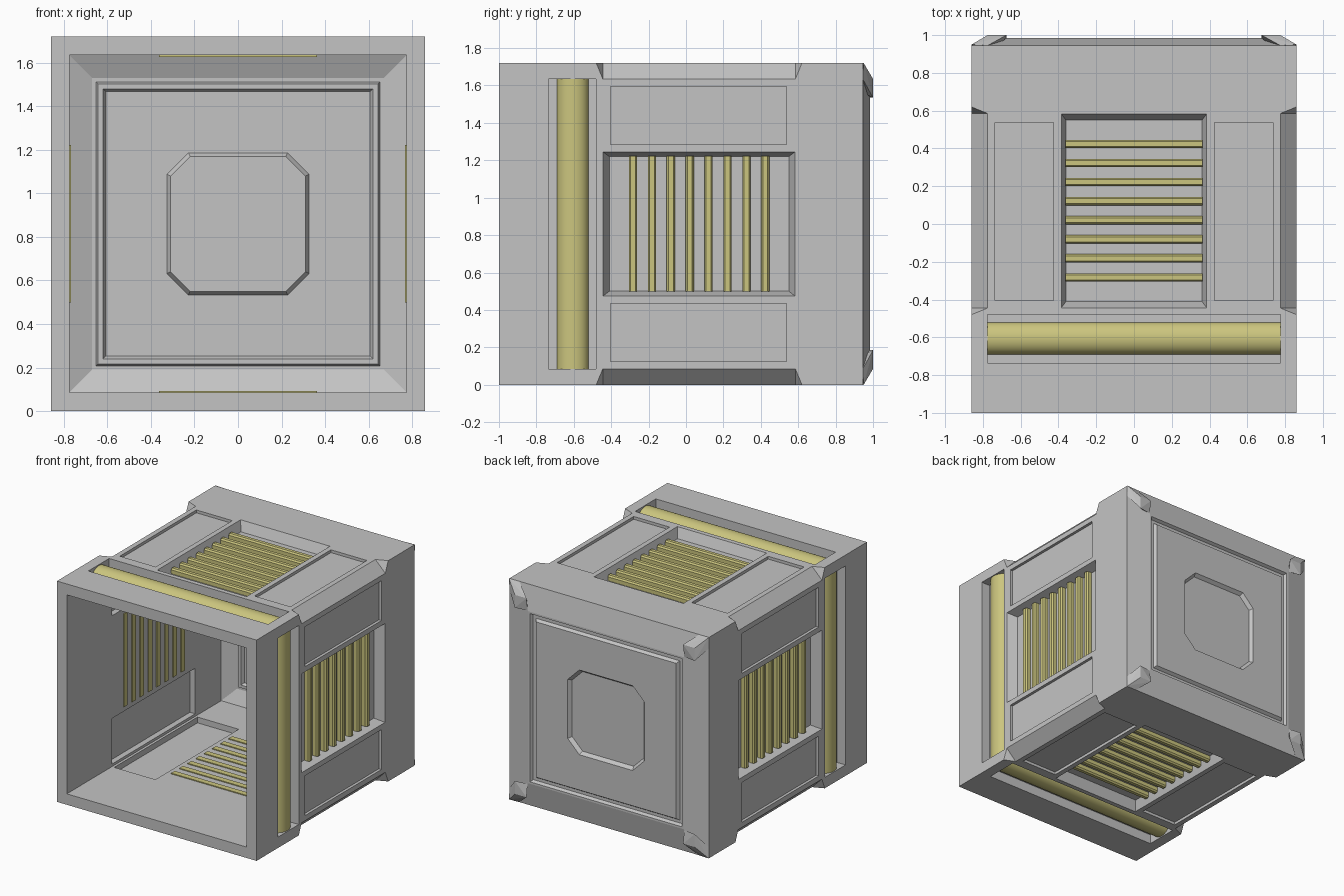
import bpy, bmesh, math
from mathutils import Matrix, Vector

if "Cube" in bpy.data.objects:
    bpy.data.objects.remove(bpy.data.objects["Cube"], do_unlink=True)


def make_material(name, color):
    m = bpy.data.materials.new(name)
    m.use_nodes = True
    m.diffuse_color = color
    m.node_tree.nodes["Principled BSDF"].inputs["Base Color"].default_value = color
    return m


GREY = make_material("hull grey", (0.55, 0.55, 0.55, 1))
YELLOW = make_material("pale yellow", (0.60, 0.56, 0.21, 1))

R = 0.86       # half width of the module
INNER = 0.775  # half width of the front opening
FLOOR = 0.785  # floor of the outer recesses

# Local space is (across, along y, outward); each side is a quarter turn about y
SIDES = [Matrix.Translation((0, 0, R)) @ Matrix.Rotation(k * math.pi / 2, 4, 'Y')
         for k in range(4)]
CENTRE = SIDES[0]


def loft(bm, rings, mat=CENTRE, loop=False):
    """Skin a row of rings; cap the ends unless the row closes on itself."""
    vs = [[bm.verts.new(mat @ Vector(p)) for p in ring] for ring in rings]
    n = len(vs[0])
    pairs = list(zip(vs, vs[1:])) + ([(vs[-1], vs[0])] if loop else [])
    for a, b in pairs:
        for i in range(n):
            j = (i + 1) % n
            bm.faces.new((a[i], a[j], b[j], b[i]))
    if not loop:
        bm.faces.new(vs[0])
        bm.faces.new(vs[-1])


def finish(bm, name, material):
    bmesh.ops.recalc_face_normals(bm, faces=bm.faces)
    me = bpy.data.meshes.new(name)
    bm.to_mesh(me)
    bm.free()
    me.materials.append(material)
    ob = bpy.data.objects.new(name, me)
    bpy.context.collection.objects.link(ob)
    return ob


def square(y, h):
    return [(-h, y, -h), (h, y, -h), (h, y, h), (-h, y, h)]


def octagon(y, h, cut):
    c = h - cut
    return [(c, y, h), (h, y, c), (h, y, -c), (c, y, -h),
            (-c, y, -h), (-h, y, -c), (-h, y, c), (-c, y, h)]


def rect(u0, u1, y0, y1, h):
    return [(u0, y0, h), (u1, y0, h), (u1, y1, h), (u0, y1, h)]


def cut(target, bm, name):
    cutter = finish(bm, name, GREY)
    cutter.hide_render = True
    mod = target.modifiers.new(name, 'BOOLEAN')
    mod.operation = 'DIFFERENCE'
    mod.solver = 'EXACT'
    mod.object = cutter
    bpy.context.view_layer.objects.active = target
    bpy.ops.object.modifier_apply(modifier=name)
    bpy.data.objects.remove(cutter, do_unlink=True)


# Hull: a square tube with a sloping rim at the back
bm = bmesh.new()
loft(bm, [square(-1, R), square(0.945, R), square(0.985, 0.67)])
hull = finish(bm, "hull", GREY)

# Hollow interior, open at the front
bm = bmesh.new()
loft(bm, [square(-1.1, INNER), square(0.9, INNER), square(0.945, 0.67)])
cut(hull, bm, "interior_cutter")

# Recesses repeated on all four sides
bm = bmesh.new()
for m in SIDES:
    # vent tray with sloping walls
    loft(bm, [rect(-0.395, 0.395, -0.457, 0.595, 0.89),
              rect(-0.36, 0.36, -0.41, 0.55, FLOOR)], m)
    # trough for the tube
    loft(bm, [rect(-INNER, INNER, -0.735, -0.48, 0.9),
              rect(-INNER, INNER, -0.735, -0.48, FLOOR)], m)
    for s in (-1, 1):
        # shallow outer panel and the hollow behind it
        loft(bm, [rect(s * 0.425, s * 0.735, -0.405, 0.537, 0.9),
                  rect(s * 0.425, s * 0.735, -0.405, 0.537, 0.838)], m)
        loft(bm, [rect(s * 0.40, s * 0.755, -0.445, 0.58, 0.765),
                  rect(s * 0.40, s * 0.755, -0.445, 0.58, 0.82)], m)
    # chamfered long edge with slanted ends
    profile = [(0.745, 0.89), (0.89, 0.745), (0.89, 0.89)]
    ends = []
    for y, d in ((-0.445, -0.41), (0.585, 0.41)):
        ends.append([(u, y + d * (u + h - 1.635), h) for u, h in profile])
    loft(bm, ends, m)
cut(hull, bm, "side_cutter")

# Back door: square groove and eight-sided recess
bm = bmesh.new()
loft(bm, [square(1.1, 0.655), square(0.985, 0.655), square(0.962, 0.643),
          square(0.962, 0.62), square(0.985, 0.605), square(1.1, 0.605)], loop=True)
loft(bm, [octagon(1.1, 0.33, 0.1), octagon(0.985, 0.33, 0.1),
          octagon(0.958, 0.31, 0.09)])
cut(hull, bm, "back_cutter")

# Matching raised shapes on the inside of the back door
bm = bmesh.new()
loft(bm, [square(0.95, 0.655), square(0.922, 0.643),
          square(0.922, 0.62), square(0.95, 0.605)], loop=True)
finish(bm, "inner_door_ridge", GREY)
bm = bmesh.new()
loft(bm, [octagon(0.95, 0.33, 0.1), octagon(0.918, 0.31, 0.09)])
finish(bm, "inner_door_boss", GREY)

# Corner blocks on the back rim
bm = bmesh.new()
corner = [(R, 0.95, R), (INNER, 0.945, R), (R, 0.945, INNER), (INNER, 1, INNER),
          (0.675, 1, INNER), (INNER, 1, 0.675), (0.675, 0.985, 0.675),
          (0.7, 0.95, 0.7)]
for m in SIDES:
    vs = [bm.verts.new(m @ Vector(p)) for p in corner]
    res = bmesh.ops.convex_hull(bm, input=vs)
    loose = [v for v in res["geom_interior"] if isinstance(v, bmesh.types.BMVert)]
    bmesh.ops.delete(bm, geom=loose, context='VERTS')
bmesh.ops.dissolve_limit(bm, angle_limit=0.02, verts=bm.verts, edges=bm.edges)
finish(bm, "back_corner_blocks", GREY)

# Vent slats: bevelled bars through the tray floor
bm = bmesh.new()
for m in SIDES:
    for i in range(8):
        y = -0.283 + i * 0.101
        prof = [(-0.022, 0.768), (0.022, 0.768), (0.022, 0.815),
                (0.013, 0.827), (-0.013, 0.827), (-0.022, 0.815)]
        loft(bm, [[(u, y + dy, h) for dy, h in prof] for u in (-0.362, 0.362)], m)
finish(bm, "vent_slats", YELLOW)

# Half-round tubes in the front troughs
bm = bmesh.new()
N = 16
arc = [(0.085 * math.cos(math.pi * i / N), 0.07 * math.sin(math.pi * i / N))
       for i in range(N + 1)]
for m in SIDES:
    loft(bm, [[(u, -0.605 + a, FLOOR - 0.002 + b) for a, b in arc]
              for u in (-INNER, INNER)], m)
tubes = finish(bm, "trough_tubes", YELLOW)
bpy.ops.object.select_all(action='DESELECT')
tubes.select_set(True)
bpy.context.view_layer.objects.active = tubes
bpy.ops.object.shade_smooth_by_angle(angle=math.radians(35))
